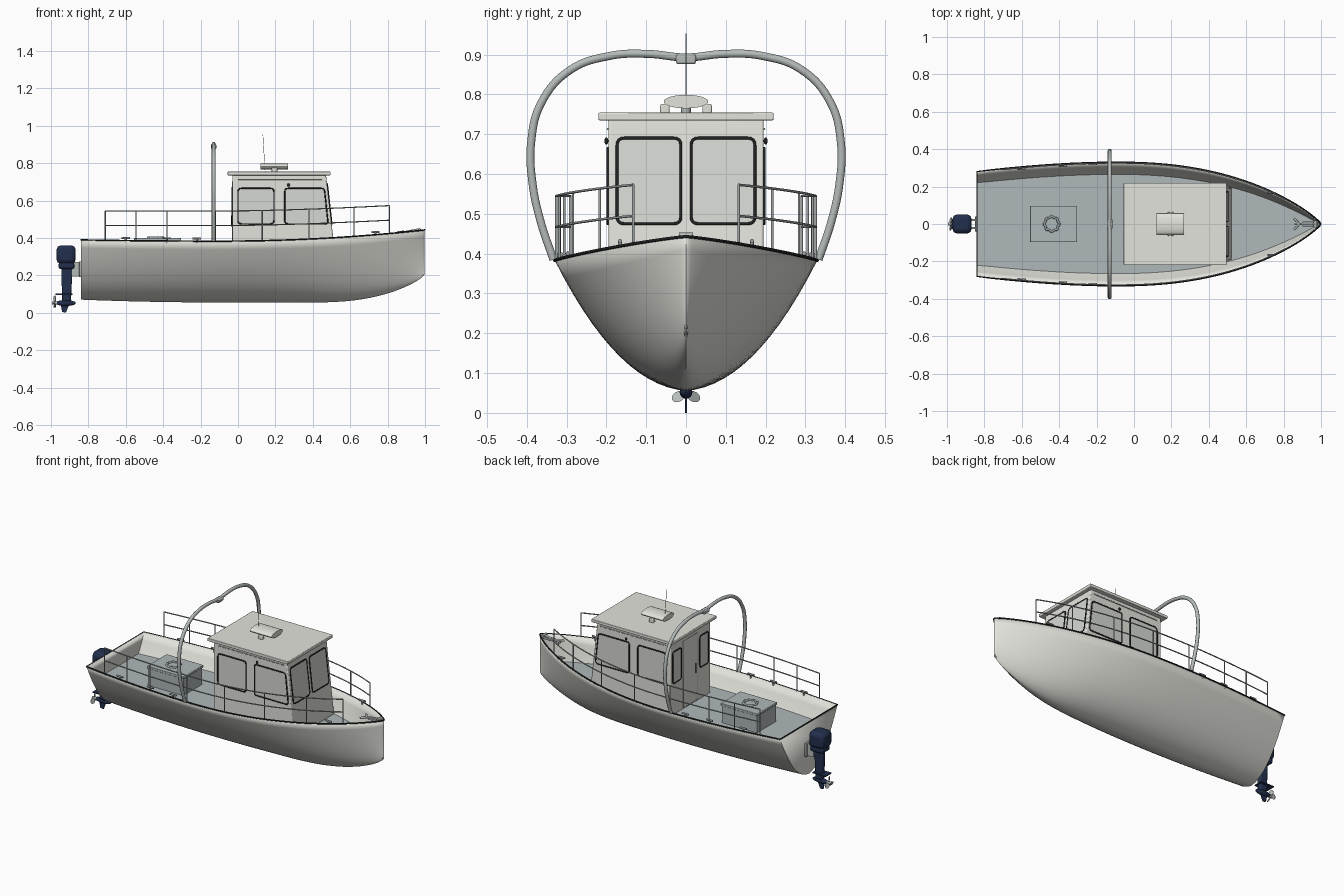
import bpy, bmesh, math
from mathutils import Vector

if "Cube" in bpy.data.objects:
    bpy.data.objects.remove(bpy.data.objects["Cube"])

def mat(name, r, g, b):
    m = bpy.data.materials.new(name)
    m.diffuse_color = (r, g, b, 1)
    m.use_nodes = True
    m.node_tree.nodes["Principled BSDF"].inputs["Base Color"].default_value = m.diffuse_color
    return m

HULL = mat("warm_light_grey", .76, .77, .71)
DECK = mat("blue_grey", .43, .48, .49)
GLASS = mat("pale_glass", .67, .69, .65)
BLACK = mat("black_rubber", .015, .017, .017)
STEEL = mat("steel_grey", .46, .50, .49)
RAIL = mat("rail_steel", .36, .39, .39)
NAVY = mat("navy", .016, .028, .075)

def finish(bm, name, m, smooth=True, bevel=0):
    bmesh.ops.recalc_face_normals(bm, faces=bm.faces)
    me = bpy.data.meshes.new(name)
    bm.to_mesh(me)
    bm.free()
    ob = bpy.data.objects.new(name, me)
    bpy.context.collection.objects.link(ob)
    me.materials.append(m)
    if bevel:
        mod = ob.modifiers.new("bevel", 'BEVEL')
        mod.width, mod.segments = bevel, 2
    if smooth:
        bpy.ops.object.select_all(action='DESELECT')
        ob.select_set(True)
        bpy.context.view_layer.objects.active = ob
        bpy.ops.object.shade_smooth_by_angle(angle=math.radians(35))
    return ob

def box(name, m, x0, x1, y0, y1, z0, z1, bevel=0):
    bm = bmesh.new()
    bmesh.ops.create_cube(bm, size=1)
    for v in bm.verts:
        v.co = ((x0+x1)/2 + v.co.x*(x1-x0), (y0+y1)/2 + v.co.y*(y1-y0), (z0+z1)/2 + v.co.z*(z1-z0))
    return finish(bm, name, m, bevel > 0, bevel)

def ball(name, m, c, r):
    bm = bmesh.new()
    bmesh.ops.create_uvsphere(bm, u_segments=20, v_segments=12, radius=1)
    for v in bm.verts:
        v.co = [c[i] + v.co[i]*r[i] for i in range(3)]
    return finish(bm, name, m)

def extrude(name, m, pts, vec, bevel=0):
    # flat outline pushed along a vector
    bm = bmesh.new()
    f = bm.faces.new([bm.verts.new(p) for p in pts])
    r = bmesh.ops.extrude_face_region(bm, geom=[f])
    for v in [g for g in r['geom'] if isinstance(g, bmesh.types.BMVert)]:
        v.co += Vector(vec)
    return finish(bm, name, m, True, bevel)

def tube(name, m, paths, r, cyclic=False, smooth_path=False, res=2):
    cu = bpy.data.curves.new(name, 'CURVE')
    cu.dimensions, cu.bevel_depth, cu.bevel_resolution, cu.use_fill_caps = '3D', r, res, True
    for pts in paths:
        if smooth_path:
            sp = cu.splines.new('BEZIER')
            sp.bezier_points.add(len(pts)-1)
            for b, p in zip(sp.bezier_points, pts):
                b.co = p
                b.handle_left_type = b.handle_right_type = 'AUTO'
            sp.resolution_u = 8
        else:
            sp = cu.splines.new('POLY')
            sp.points.add(len(pts)-1)
            for b, p in zip(sp.points, pts):
                b.co = (*p, 1)
        sp.use_cyclic_u = cyclic
    cu.materials.append(m)
    ob = bpy.data.objects.new(name, cu)
    bpy.context.collection.objects.link(ob)
    bpy.ops.object.select_all(action='DESELECT')
    ob.select_set(True)
    bpy.context.view_layer.objects.active = ob
    bpy.ops.object.convert(target='MESH')
    return bpy.context.view_layer.objects.active

# Hull lines
def beam(x):
    if x > -.1:
        return .33*max(0, 1 - min(1, (x+.1)/1.1)**2.3)**.85
    return .33 - .05*((-.1-x)/.74)**1.8
def sheer(x):
    return .383 + (.06*((x+.1)/1.1)**2 if x > -.1 else .007*((-.1-x)/.74)**2)
def keel(x):
    if x < .4:
        return .055 + .015*max(0, (-.1-x)/.74)**2
    t = min(1, (x-.4)/.6)
    return .055 + .155*(.6*t**2.6 + .4*(1-math.sqrt(1-t*t)))
def rise(u):
    return .1*u + .9*u**2.1

N, M = 44, 14
XS = [-.84 + 1.838*(1-(1-i/N)**1.7) for i in range(N+1)]
bm = bmesh.new()
rows = []
for x in XS:
    us = [j/M for j in range(-M, M+1)]
    w = 0 if x == XS[-1] else beam(x)
    rows.append([bm.verts.new((x, w*u, keel(x)+(sheer(x)-keel(x))*rise(abs(u)))) for u in us])
for a, b in zip(rows, rows[1:]):
    for j in range(2*M):
        bm.faces.new((a[j], a[j+1], b[j+1], b[j]))
bm.faces.new(rows[0])
bmesh.ops.remove_doubles(bm, verts=bm.verts, dist=.0003)
hull = finish(bm, "hull", HULL)
sol = hull.modifiers.new("shell", 'SOLIDIFY')
sol.thickness, sol.offset = .006, -1

# Deck floor fitted to the hull section
DZ = .28
def deck_half(x):
    t = (DZ-keel(x))/(sheer(x)-keel(x))
    lo, hi = 0, 1
    for _ in range(25):
        mid = (lo+hi)/2
        lo, hi = (mid, hi) if rise(mid) < t else (lo, mid)
    return max(.0005, beam(x)*lo - .003)
bm = bmesh.new()
pairs = [[bm.verts.new((x, s*deck_half(x), DZ)) for s in (-1, 1)] for x in XS[:-1]]
for a, b in zip(pairs, pairs[1:]):
    bm.faces.new((a[0], b[0], b[1], a[1]))
finish(bm, "deck", DECK, False)

# Rubber edge along the gunwale and transom
edge = [(x, -beam(x), sheer(x)) for x in XS[:-1]] + [(.998, 0, sheer(1))]
edge += [(x, -y, z) for x, y, z in reversed(edge[:-1])]
tube("gunwale_edge", BLACK, [edge], .0042, cyclic=True, res=1)

# Cabin and roof
def front_x(z):
    return .523 - (z-.28)*.115
prof = [(-.03, DZ), (front_x(DZ), DZ), (front_x(.738), .738), (-.03, .738)]
extrude("cabin", HULL, [(x, -.195, z) for x, z in prof], (0, .39, 0), .005)
box("cabin_roof", HULL, -.055, .495, -.22, .22, .735, .754, .003)

def rounded(corners, r):
    out = []
    cs = [Vector(c) for c in corners]
    for i, c in enumerate(cs):
        a = c + (cs[i-1]-c).normalized()*r
        b = c + (cs[(i+1) % len(cs)]-c).normalized()*r
        for k in range(5):
            t = k/4
            out.append(a*(1-t)**2 + c*2*t*(1-t) + b*t*t)
    return out

def window(name, corners, normal):
    n = Vector(normal)
    pts = rounded(corners, .018)
    extrude(name + "_glass", GLASS, [p - n*.001 for p in pts], n*.003)
    tube(name + "_frame", BLACK, [[p + n*.001 for p in pts]], .004, cyclic=True, res=1)

for s in (-1, 1):
    y = .195*s
    window("side_window_rear", [(0, y, .475), (.192, y, .475), (.192, y, .665), (0, y, .665)], (0, s, 0))
    window("side_window_front", [(.25, y, .475), (.482, y, .475), (.462, y, .665), (.25, y, .665)], (0, s, 0))
    a, b = .013*s, .173*s
    lo, hi = front_x(.475), front_x(.69)
    window("windscreen", [(lo, a, .475), (lo, b, .475), (hi, b, .69), (hi, a, .69)], (.993, 0, .114))
    window("back_window", [(-.03, .09*s, .475), (-.03, .175*s, .475), (-.03, .175*s, .67), (-.03, .09*s, .67)], (-1, 0, 0))
    tube("roof_handrail", STEEL, [[(0, s*.197, .713), (.45, s*.197, .713)]], .0025, res=1)
    ball("side_lamp", BLACK, (.27, s*.2, .683), (.007, .005, .009))
    box("radar_foot", HULL, .18, .21, s*.053-.012, s*.053+.012, .752, .776, .004)

# Cabin door
tube("door_seam", STEEL, [[(-.03, -.07, .29), (-.03, -.07, .7), (-.03, .07, .7), (-.03, .07, .29)]], .0015, cyclic=True, res=1)
tube("door_handle", BLACK, [[(-.034, -.05, .46), (-.034, -.05, .52)]], .003, res=1)

# Radar and aerial
ell = [(.12, .056*math.cos(k*math.pi/14), .782 + .017*math.sin(k*math.pi/14)) for k in range(28)]
extrude("radar_scanner", HULL, ell, (.148, 0, 0))
tube("radar_pedestal", STEEL, [[(.195, 0, .752), (.195, 0, .77)]], .012)
tube("aerial", RAIL, [[(.145, 0, .75), (.133, 0, .953)]], .0013, res=1)

# Arch over the deck
half = [(.333, .385), (.365, .48), (.386, .58), (.389, .68), (.363, .78), (.29, .862), (.19, .897), (.1, .902)]
arch = [(-.13, -y, z) for y, z in half] + [(-.13, 0, .893)] + [(-.13, y, z) for y, z in reversed(half)]
tube("arch", STEEL, [arch], .0105, smooth_path=True, res=3)
box("arch_clamp", STEEL, -.145, -.115, -.025, .025, .876, .9, .005)

# Guard rails
def rail_z(x, top):
    return (.545 if top else .467) + .028*max(0, x)**1.5/.73
posts = [-.71, -.545, -.38, -.12, .13, .38, .62, .81]
steps = [-.71 + 1.52*i/24 for i in range(25)]
for s in (-1, 1):
    paths = [[(x, s*(beam(x)-.004), rail_z(x, top)) for x in steps] for top in (0, 1)]
    paths += [[(x, s*(beam(x)-.004), z) for z in (sheer(x), rail_z(x, 1))] for x in posts]
    tube("guard_rail", RAIL, paths, .0034, res=1)
    # Mooring cleats
    for x in (-.6, -.38, -.22, .735):
        y, z = s*(beam(x)-.008), sheer(x)
        tube("cleat", RAIL, [[(x-.022, y, z+.014), (x+.022, y, z+.014)], [(x, y, z-.01), (x, y, z+.014)]], .0055, res=1)

# Engine hatch with ring handle
box("hatch_box", DECK, -.55, -.31, -.092, .092, DZ, .385)
box("hatch_lid", DECK, -.556, -.304, -.097, .097, .385, .4, .003)
ring = [(-.44 + (.038+.003*math.cos(8*a))*math.cos(a), (.038+.003*math.cos(8*a))*math.sin(a), .402)
        for a in [k*math.pi/32 for k in range(64)]]
tube("hatch_ring", DECK, [ring], .006, cyclic=True, res=1)

# Bow fitting with anchor
box("bow_plate", STEEL, .9, .985, -.014, .014, .425, .438, .003)
tube("anchor_shank", STEEL, [[(.86, 0, .425), (.975, 0, .447)]], .006)
tube("anchor_flukes", STEEL, [[(.855, -.03, .43), (.885, 0, .432), (.855, .03, .43)]], .007)
tube("bow_roller", STEEL, [[(.97, -.018, .444), (.97, .018, .444)]], .009)

# Outboard motor
box("motor_cowl", NAVY, -.97, -.868, -.05, .05, .262, .36, .022)
box("motor_cowl_base", NAVY, -.96, -.875, -.04, .04, .235, .268, .01)
leg = [(-.945, .24), (-.885, .24), (-.893, .06), (-.94, .06)]
extrude("motor_leg", NAVY, [(x, -.016, z) for x, z in leg], (0, .032, 0), .008)
box("cavitation_plate", NAVY, -.975, -.885, -.028, .028, .096, .103)
ball("gear_case", NAVY, (-.922, 0, .052), (.055, .016, .016))
skeg = [(-.95, .05), (-.9, .05), (-.92, 0), (-.94, .004)]
extrude("skeg", NAVY, [(x, -.003, z) for x, z in skeg], (0, .006, 0))
for s in (-1, 1):
    box("motor_bracket", STEEL, -.89, -.838, s*.022-.005, s*.022+.005, .195, .27)
box("transom_pad", STEEL, -.85, -.838, -.04, .04, .19, .275, .003)

# Propeller
tube("propeller_hub", STEEL, [[(-.995, 0, .052), (-.965, 0, .052)]], .009)
for k in range(3):
    a = math.radians(90 + 120*k)
    rad, tan = Vector((0, math.cos(a), math.sin(a))), Vector((.45, -math.sin(a), math.cos(a)))
    c = Vector((-.981, 0, .052)) + rad*.022
    pts = [c + rad*.018*math.cos(t) + tan*.013*math.sin(t) for t in [j*math.pi/6 for j in range(12)]]
    extrude("propeller_blade", STEEL, pts, (.003, 0, 0))
